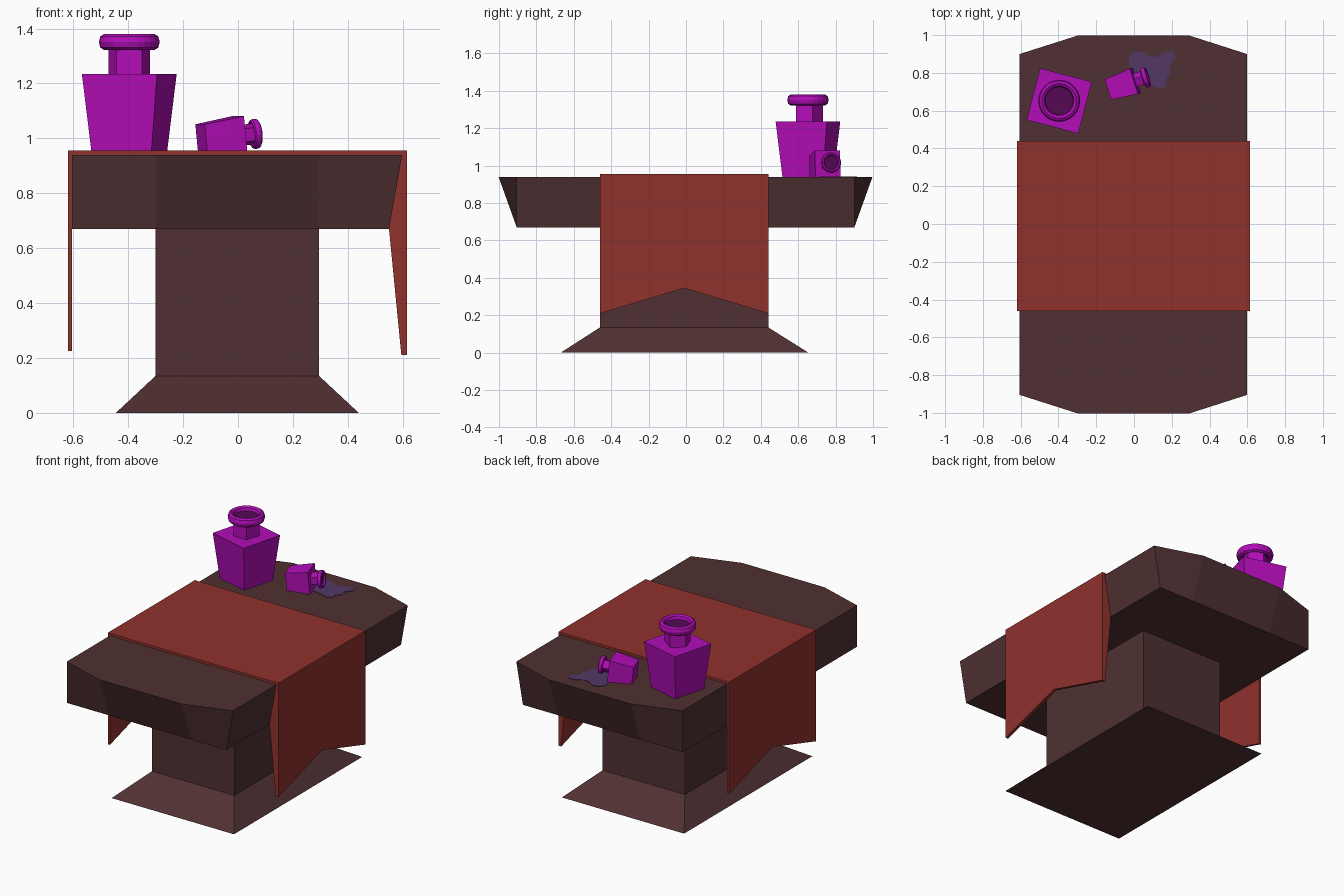
import bpy
from math import sin, cos, pi, radians
from mathutils import Matrix

if "Cube" in bpy.data.objects:
    bpy.data.objects.remove(bpy.data.objects["Cube"])


def material(name, rgb):
    m = bpy.data.materials.new(name)
    m.diffuse_color = (*rgb, 1)
    m.use_nodes = True
    m.node_tree.nodes["Principled BSDF"].inputs["Base Color"].default_value = m.diffuse_color
    return m


WOOD = material("dark_wood", (0.08, 0.03, 0.032))
CLOTH = material("red_cloth", (0.28, 0.032, 0.027))
GLASS = material("magenta_glass", (0.45, 0.004, 0.48))
DARK = material("dark_opening", (0.09, 0.003, 0.09))
SPILL = material("spilled_liquid", (0.084, 0.04, 0.13))


def loft(name, rings, mat, matrix=Matrix(), caps=True, closed=False):
    """Skin a list of equal-length vertex rings with quads."""
    n, k = len(rings[0]), len(rings)
    verts = [p for r in rings for p in r]
    faces = []
    for i in range(k if closed else k - 1):
        a, b = i * n, (i + 1) % k * n
        faces += [(a + j, a + (j + 1) % n, b + (j + 1) % n, b + j) for j in range(n)]
    if caps:
        faces += [tuple(reversed(range(n))), tuple(range((k - 1) * n, k * n))]
    me = bpy.data.meshes.new(name)
    me.from_pydata(verts, [], faces)
    me.materials.append(mat)
    ob = bpy.data.objects.new(name, me)
    ob.matrix_world = matrix
    bpy.context.collection.objects.link(ob)
    return ob


def circle(r, z, n, start=0.0):
    return [(r * cos(start + 2 * pi * i / n), r * sin(start + 2 * pi * i / n), z) for i in range(n)]


def rect(x0, x1, y0, y1, z):
    return [(x0, y0, z), (x1, y0, z), (x1, y1, z), (x0, y1, z)]


# Pedestal with a flared foot
loft("pedestal", [rect(-.445, .44, -.67, .655, 0),
                  rect(-.30, .295, -.46, .44, .135),
                  rect(-.30, .295, -.46, .44, .68)], WOOD)


# Table top: pointed ends above, straight ends below
def slab(z, right, tip):
    return [(-.605, -.905, z), (-.3, -.905 - tip, z), (.295, -.905 - tip, z), (right, -.905, z),
            (right, .9, z), (.295, .9 + tip, z), (-.3, .9 + tip, z), (-.605, .9, z)]


loft("table_top", [slab(.67, .55, 0), slab(.94, .598, .097)], WOOD)


# Runner cloth draped over the top, hem notched in the middle
def drape(y, left, right):
    return [(x, y, z) for x, z in (
        (-.62, left), (-.62, .955), (.615, .955), (.615, right), (.595, right),
        (.55, .67), (.595, .94), (-.605, .94), (-.605, left))]


loft("runner_cloth", [drape(-.46, .225, .21), drape(-.01, .36, .345), drape(.44, .225, .21)], CLOTH)


# Bottle: tapered square body, five-sided neck, round lip
def bottle(name, matrix, neck_turn):
    loft(name + "_body", [circle(.158, 0, 4, pi / 4), circle(.2, .295, 4, pi / 4)], GLASS, matrix)
    start = radians(90 + neck_turn)
    loft(name + "_neck", [circle(.08, .29, 5, start), circle(.08, .40, 5, start)], GLASS, matrix)
    lip = [circle(.092 + .019 * cos(a), .411 + .029 * sin(a), 24)
           for a in (2 * pi * i / 8 for i in range(8))]
    loft(name + "_lip", lip, GLASS, matrix, caps=False, closed=True)
    loft(name + "_opening", [circle(.082, .402, 24), circle(.082, .412, 24)], DARK, matrix)


bottle("standing_bottle",
       Matrix.Translation((-.396, .652, .94)) @ Matrix.Rotation(radians(-14.7), 4, 'Z'), 14.7)
bottle("fallen_bottle",
       Matrix.Translation((-.133, .713, .9956)) @ Matrix.Rotation(radians(17.8), 4, 'Z')
       @ Matrix.Rotation(radians(84.25), 4, 'Y') @ Matrix.Scale(.5, 4), 0)

# Spilled puddle
outline = [(-.03, .89), (.01, .915), (.05, .91), (.085, .885), (.12, .885), (.16, .91), (.21, .915),
           (.217, .875), (.185, .84), (.195, .80), (.165, .765), (.172, .73), (.14, .715),
           (.10, .73), (.03, .74), (-.02, .745), (-.045, .785), (-.015, .81), (-.025, .855)]
loft("puddle", [[(x, y, z) for x, y in reversed(outline)] for z in (.939, .943)], SPILL)
